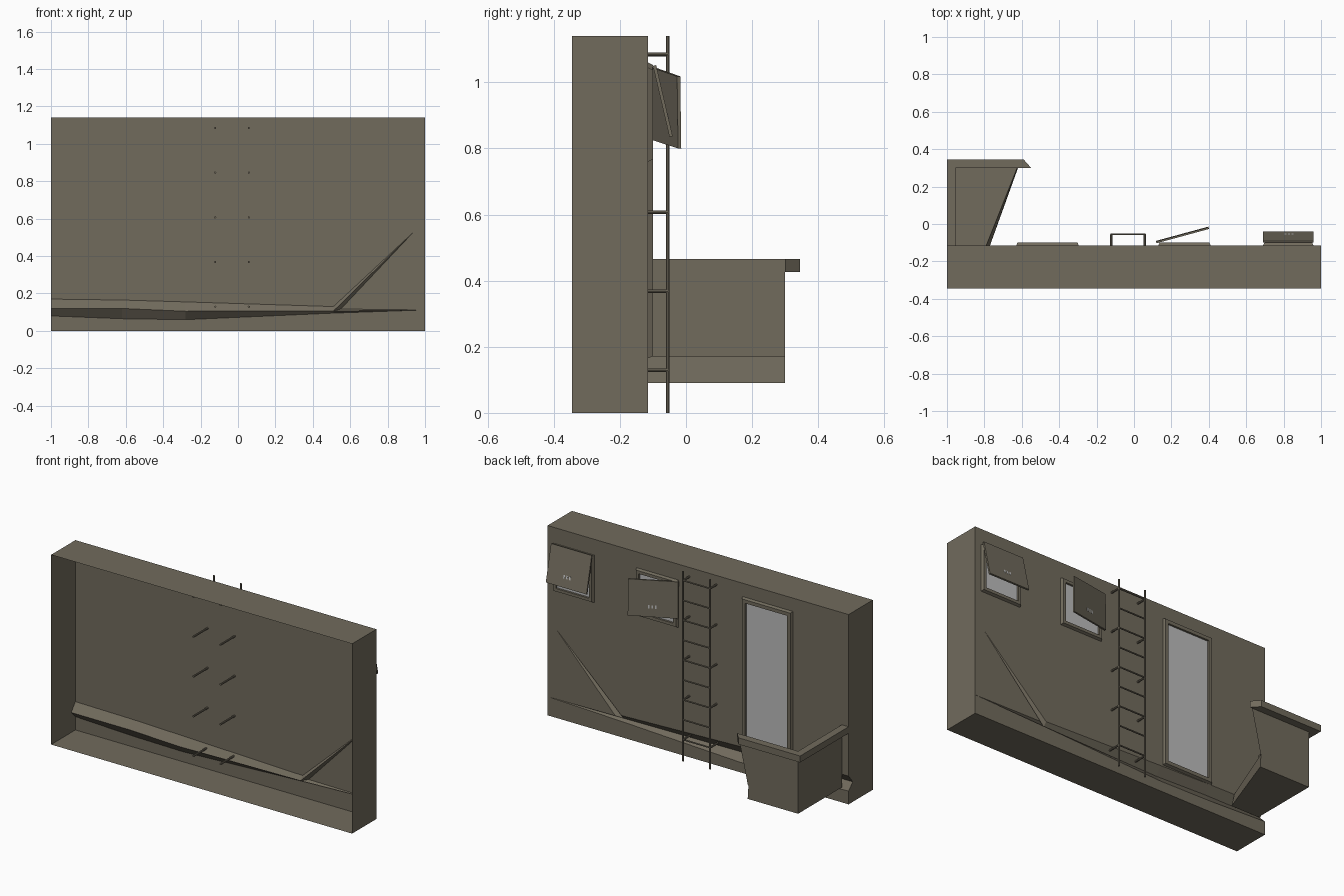
import bpy, bmesh, math
from mathutils import Vector

if "Cube" in bpy.data.objects:
    bpy.data.objects.remove(bpy.data.objects["Cube"])


def material(name, colour):
    m = bpy.data.materials.new(name)
    m.diffuse_color = (*colour, 1)
    m.use_nodes = True
    m.node_tree.nodes["Principled BSDF"].inputs["Base Color"].default_value = m.diffuse_color
    return m


BROWN = material("weathered brown", (0.165, 0.146, 0.108))
GLASS = material("pale grey glass", (0.5, 0.5, 0.5))
YF, YW, H = -0.345, -0.115, 1.14      # open front, wall plane, height


def mesh(name, faces, mat=BROWN, closed=True):
    """Object from a list of polygons given as point lists."""
    bm = bmesh.new()
    for f in faces:
        bm.faces.new([bm.verts.new(p) for p in f])
    bmesh.ops.remove_doubles(bm, verts=bm.verts, dist=1e-5)
    if closed:
        bmesh.ops.recalc_face_normals(bm, faces=bm.faces)
    me = bpy.data.meshes.new(name)
    bm.to_mesh(me)
    bm.free()
    me.materials.append(mat)
    ob = bpy.data.objects.new(name, me)
    bpy.context.collection.objects.link(ob)
    return ob


def prism(name, low, high, mat=BROWN):
    """Closed solid between two matching outlines."""
    n = len(low)
    sides = [[low[i], low[(i + 1) % n], high[(i + 1) % n], high[i]] for i in range(n)]
    return mesh(name, [low, high] + sides, mat)


def box(name, x, y, z, mat=BROWN):
    ring = [(x[0], y[0]), (x[1], y[0]), (x[1], y[1]), (x[0], y[1])]
    return prism(name, [(*p, z[0]) for p in ring], [(*p, z[1]) for p in ring], mat)


def rod(name, a, b, r, sides=8):
    a, b = Vector(a), Vector(b)
    q = (b - a).to_track_quat('Z', 'Y')
    ring = [q @ Vector((r * math.cos(t), r * math.sin(t), 0))
            for t in (2 * math.pi * i / sides for i in range(sides))]
    return prism(name, [a + v for v in ring], [b + v for v in ring])


# Wall shell: open at the front, with a V groove pressed into the rear wall
# stations: x, upper edge z, groove bottom z, lower edge z, depth
groove = [(-1, .17, .12, .08, .04), (-.62, .165, .12, .065, .04),
          (-.28, .155, .105, .06, .035), (.51, .13, .106, .095, .02)]
top = [(g[0], YW, g[1]) for g in groove]
mid = [(g[0], YW - g[4], g[2]) for g in groove]
bot = [(g[0], YW, g[3]) for g in groove]
fork, end, tip = (.55, YW, .117), (1, YW, .112), (.94, YW, .53)
right_mid = (1, YW, .53)
shell = [
    top + [tip, right_mid, (1, YW, H), (-1, YW, H)],
    [fork, end, right_mid, tip],
    bot + [end, (1, YW, 0), (-1, YW, 0)],
    [top[3], mid[3], tip], [mid[3], fork, tip],          # diagonal crease
    [mid[3], end, fork], [bot[3], end, mid[3]],          # tapering end
    [(1, YF, 0), (1, YW, 0), end, right_mid, (1, YW, H), (1, YF, H)],
    [(-1, YF, 0), (-1, YW, 0), bot[0], mid[0], top[0], (-1, YW, H), (-1, YF, H)],
    [(-1, YF, H), (1, YF, H), (1, YW, H), (-1, YW, H)],
    [(-1, YF, 0), (1, YF, 0), (1, YW, 0), (-1, YW, 0)],
]
for i in range(3):
    shell += [[top[i], top[i + 1], mid[i + 1], mid[i]],
              [mid[i], mid[i + 1], bot[i + 1], bot[i]]]
mesh("wall_shell", shell)


# Framed openings
def framed(name, x, z, w, y=-.1):
    def ring(d, yy):
        return [(x[0] + d, yy, z[0] + d), (x[1] - d, yy, z[0] + d),
                (x[1] - d, yy, z[1] - d), (x[0] + d, yy, z[1] - d)]
    loops = [ring(0, YW), ring(.007, y), ring(w, y), ring(w, YW + .003)]
    faces = []
    for a, b in zip(loops, loops[1:]):
        for i in range(4):
            j = (i + 1) % 4
            faces.append([a[j], a[i], b[i], b[j]])
    mesh(name + "_frame", faces, closed=False)
    mesh(name + "_glass", [loops[-1][::-1]], GLASS, closed=False)


framed("door", (-.63, -.295), (.165, 1.06), .028)
framed("inner_window", (.13, .41), (.76, 1.045), .025)
framed("outer_window", (.69, .96), (.76, 1.045), .025)


# Loose shutters, each with three small pale slots
def shutter(name, corners):
    a, b, c, d = [Vector(p) for p in corners]            # top pair, then bottom pair
    n = (b - a).cross(d - a).normalized()
    if n.y < 0:
        n = -n
    prism(name, [a, b, c, d], [p + n * .01 for p in (a, b, c, d)])

    def at(u, v, k):
        return a.lerp(b, u).lerp(d.lerp(c, u), v) + n * k
    for u in (.40, .47, .54):
        quad = [(u, .68), (u + .035, .68), (u + .035, .77), (u, .77)]
        prism(name + "_slot", [at(*q, .009) for q in quad],
              [at(*q, .011) for q in quad], GLASS)


shutter("outer_shutter", [(.96, -.1, 1.05), (.69, -.1, 1.05), (.69, -.05, .835), (.96, -.05, .835)])
shutter("inner_shutter", [(.40, -.027, 1.018), (.12, -.103, 1.045), (.12, -.1, .825), (.40, -.024, .80)])

# Ladder
LY, LX = -.055, (-.122, .058)
for x in LX:
    rod("ladder_rail", (x, LY, 0), (x, LY, H), .005)
    for i in range(5):
        z = 1.085 - .239 * i
        rod("ladder_bracket", (x, -.25, z), (x, LY, z), .006)
for i in range(9):
    z = 1.085 - .1195 * i
    rod("ladder_rung", (LX[0], LY, z), (LX[1], LY, z), .0045)

# Balcony: floor slab, two thin parapet walls, L-shaped top rail
BL, BY = -.955, .3
prism("balcony_floor",
      [(BL, YW, .09), (-.77, YW, .09), (-.62, BY, .09), (BL, BY, .09)],
      [(BL, YW, .17), (-.79, YW, .17), (-.625, BY, .17), (BL, BY, .17)])
mesh("balcony_end_wall",
     [[(BL, YW, .17), (BL, BY, .17), (BL, BY, .466), (BL, YW, .466)]], closed=False)
mesh("balcony_front_wall",
     [[(BL, BY, .17), (BL, BY, .466), (-.555, BY, .466), (-.622, BY, .17)]], closed=False)
rail = [(-1, YW), (BL, YW), (BL, BY), (-.55, BY), (-.59, .345), (-1, .345)]
prism("balcony_rail", [(*p, .427) for p in rail], [(*p, .466) for p in rail])
